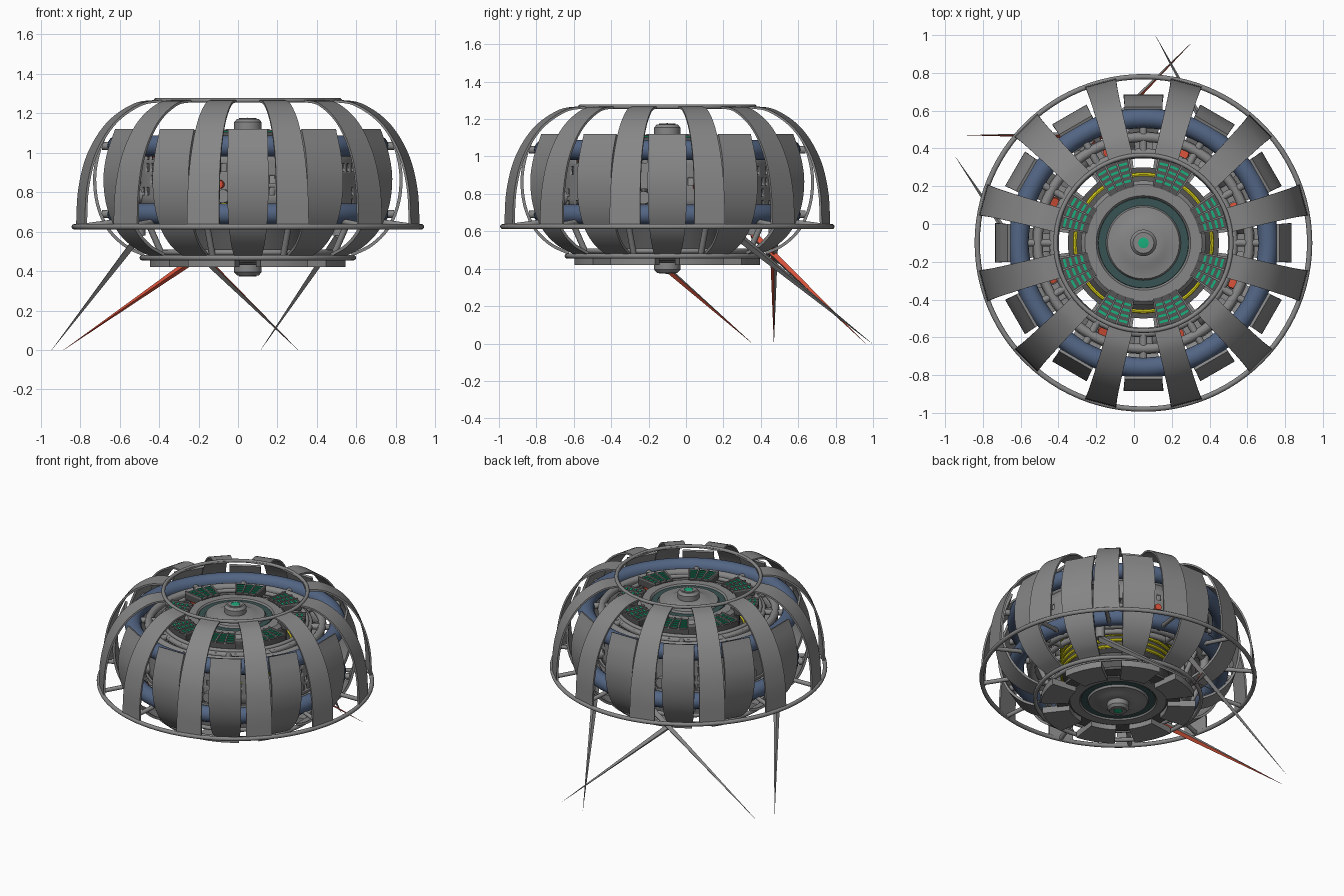
import bpy, bmesh, math, random
from mathutils import Vector, Matrix

if "Cube" in bpy.data.objects:
    bpy.data.objects.remove(bpy.data.objects["Cube"])

random.seed(4)
C = Vector((0.05, -0.10, 0.0))
MID = 0.775  # height about which the core is symmetric


def mat(name, r, g, b):
    m = bpy.data.materials.new(name)
    m.diffuse_color = (r, g, b, 1)
    m.use_nodes = True
    m.node_tree.nodes["Principled BSDF"].inputs["Base Color"].default_value = m.diffuse_color
    return m


GREY = mat("steel grey", 0.24, 0.24, 0.24)
DARK = mat("dark grey", 0.09, 0.09, 0.09)
BLUE = mat("slate blue", 0.085, 0.13, 0.23)
RED = mat("red", 0.65, 0.08, 0.04)
YELLOW = mat("yellow", 0.75, 0.68, 0.01)
GREEN = mat("green", 0.01, 0.42, 0.2)
TEAL = mat("dark teal", 0.04, 0.085, 0.085)


def make(name, bm, *mats, loc=C):
    bmesh.ops.recalc_face_normals(bm, faces=bm.faces)
    me = bpy.data.meshes.new(name)
    bm.to_mesh(me)
    bm.free()
    for m in mats:
        me.materials.append(m)
    me.shade_smooth()
    me.set_sharp_from_angle(angle=math.radians(35))
    ob = bpy.data.objects.new(name, me)
    ob.location = loc
    bpy.context.collection.objects.link(ob)
    return ob


def around(ob, n, start=0.0):
    """Repeat an object n times about the vertical axis."""
    for i in range(n):
        o = ob if i == 0 else ob.copy()
        if i:
            bpy.context.collection.objects.link(o)
        o.rotation_euler.z = math.radians(start + 360 * i / n)


def lathe(name, pts, m, segs=64):
    """Spin a closed profile of (radius, z) points."""
    bm = bmesh.new()
    rows = [[bm.verts.new((r * math.cos(a), r * math.sin(a), z)) for r, z in pts]
            for a in (2 * math.pi * i / segs for i in range(segs))]
    k = len(pts)
    for i in range(segs):
        p, q = rows[i], rows[(i + 1) % segs]
        for j in range(k):
            bm.faces.new((p[j], q[j], q[(j + 1) % k], p[(j + 1) % k]))
    bmesh.ops.remove_doubles(bm, verts=bm.verts, dist=1e-5)
    return make(name, bm, m)


def torus(name, R, z, r, m, segs=72, sides=12):
    pts = [(R + r * math.cos(t), z + r * math.sin(t))
           for t in (2 * math.pi * i / sides for i in range(sides))]
    return lathe(name, pts, m, segs)


def tube(name, a, b, r1, m, r2=None, sides=12):
    a, b = Vector(a), Vector(b)
    d = b - a
    M = Matrix.Translation((a + b) / 2) @ d.to_track_quat('Z', 'Y').to_matrix().to_4x4()
    bm = bmesh.new()
    bmesh.ops.create_cone(bm, cap_ends=True, segments=sides, radius1=r1,
                          radius2=r1 if r2 is None else r2, depth=d.length, matrix=M)
    return make(name, bm, m)


def smooth_path(ctrl, n=6):
    """Catmull-Rom through the control tuples."""
    p = [Vector(c) for c in ctrl]
    p = [2 * p[0] - p[1]] + p + [2 * p[-1] - p[-2]]
    out = []
    for i in range(1, len(p) - 2):
        a, b, c, d = p[i - 1:i + 3]
        for s in range(n):
            t = s / n
            out.append(0.5 * (2 * b + (c - a) * t + (2 * a - 5 * b + 4 * c - d) * t * t
                              + (3 * b - a - 3 * c + d) * t ** 3))
    return out + [p[-2]]


def band(name, ctrl, thick, m):
    """Curved strip from (radius, z, width) control points, along +x."""
    path = smooth_path(ctrl)
    bm = bmesh.new()
    rows = []
    for i, p in enumerate(path):
        t = path[min(i + 1, len(path) - 1)] - path[max(i - 1, 0)]
        n = Vector((t.y, -t.x)).normalized() * thick
        q = (p.x + n.x, p.y + n.y)
        h = p.z / 2
        rows.append([bm.verts.new(v) for v in ((p.x, -h, p.y), (p.x, h, p.y),
                                               (q[0], h, q[1]), (q[0], -h, q[1]))])
    for a, b in zip(rows, rows[1:]):
        for j in range(4):
            bm.faces.new((a[j], a[(j + 1) % 4], b[(j + 1) % 4], b[j]))
    bm.faces.new(rows[0])
    bm.faces.new(rows[-1])
    return make(name, bm, m)


def sector(name, r0, r1, half, z0, z1, m, n=4):
    """Block shaped like a slice of a ring."""
    bm = bmesh.new()
    ang = [math.radians(-half + 2 * half * i / n) for i in range(n + 1)]
    loop = [(r1, a) for a in ang] + [(r0, a) for a in reversed(ang)]
    f = bm.faces.new([bm.verts.new((r * math.cos(a), r * math.sin(a), z0)) for r, a in loop])
    ext = bmesh.ops.extrude_face_region(bm, geom=[f])
    bmesh.ops.translate(bm, vec=(0, 0, z1 - z0),
                        verts=[g for g in ext['geom'] if isinstance(g, bmesh.types.BMVert)])
    return make(name, bm, m)


# Outer cage: rings, strips and spokes
torus("cage_base_ring", 0.88, 0.625, 0.014, GREY, 96)
torus("cage_top_ring", 0.465, 1.266, 0.012, GREY)
torus("cage_bottom_ring", 0.535, 0.468, 0.014, GREY)
around(band("cage_strip", [(0.45, 1.27, 0.13), (0.58, 1.25, 0.135), (0.72, 1.155, 0.145),
                           (0.82, 1.0, 0.155), (0.868, 0.82, 0.165), (0.88, 0.62, 0.17)],
            0.012, GREY), 12, 15)
around(tube("cage_spoke", (0.62, 0, 0.66), (0.88, 0, 0.625), 0.014, GREY), 12, 15)

# Barrel shell plates that curve in under the body
around(band("shell_plate", [(0.72, 1.12, 0.2), (0.765, 1.0, 0.205), (0.785, 0.87, 0.21),
                            (0.768, 0.73, 0.205), (0.715, 0.61, 0.19), (0.63, 0.525, 0.165),
                            (0.53, 0.475, 0.14)], 0.016, GREY), 12, 0)

# Blue tubes and their brackets
for s, z in (("upper", 1.035), ("lower", 0.69)):
    torus(s + "_blue_tube", 0.66, z, 0.053, BLUE, 72, 16)
    around(tube(s + "_bracket", (0.46, 0, z), (0.74, 0, z), 0.02, GREY), 12, 0)
    torus(s + "_inner_ring", 0.56, z, 0.026, GREY)
    torus(s + "_support_ring", 0.48, z, 0.02, GREY)

# Perforated wall: random small openings from inset faces
bm = bmesh.new()
bmesh.ops.create_cone(bm, cap_ends=False, segments=72, radius1=0.575, radius2=0.575, depth=0.3,
                      matrix=Matrix.Translation((0, 0, 0.865)))
bmesh.ops.subdivide_edges(bm, edges=[e for e in bm.edges if abs(e.verts[0].co.z - e.verts[1].co.z) > 0.1],
                          cuts=4, use_grid_fill=True)
holes = [f for f in bm.faces if random.random() < 0.33]
bmesh.ops.inset_individual(bm, faces=holes, thickness=0.014)
bmesh.ops.delete(bm, geom=holes, context='FACES')
wall = make("perforated_wall", bm, GREY)
sol = wall.modifiers.new("thickness", 'SOLIDIFY')
sol.thickness = 0.015
lathe("wall_floor", [(0.49, 0.715), (0.59, 0.715), (0.59, 0.73), (0.49, 0.73)], GREY)

# Machinery in the gap between wall and core
around(tube("motor", (0.52, -0.05, 0.74), (0.52, 0.05, 0.98), 0.045, GREY), 12, 15)
around(tube("motor_cap", (0.515, 0.05, 0.98), (0.515, 0.055, 1.0), 0.03, RED), 8, 15)
around(tube("side_valve", (0.56, 0, 0.78), (0.61, 0, 0.78), 0.035, GREY), 12, 18)
around(tube("side_valve_cap", (0.595, 0.06, 0.84), (0.57, 0.06, 0.84), 0.022, RED), 6, 10)
around(tube("vertical_pipe", (0.48, 0, 0.68), (0.48, 0, 1.05), 0.014, GREY), 24, 5)
around(tube("core_strut", (0.33, 0, 0.88), (0.50, 0, 0.88), 0.02, GREY), 8, 22.5)

# Central drum with thin yellow windings
lathe("core_drum", [(0, 0.46), (0.33, 0.46), (0.33, 0.62), (0.358, 0.64), (0.358, 0.92),
                    (0.33, 0.94), (0.33, 1.06), (0, 1.06)], DARK)
for i in range(7):
    torus("yellow_winding", 0.362, 0.65 + i * 0.044, 0.012, YELLOW, 64, 8)

# Mirrored end discs with hub, teal groove and green lamp
for s, name in ((1, "top"), (-1, "bottom")):
    def prof(pts):
        return [(r, MID + s * h) for r, h in pts]
    lathe(name + "_disc", prof([(0, 0.27), (0.33, 0.27), (0.33, 0.305), (0.31, 0.325), (0.25, 0.325),
                                (0.24, 0.31), (0.2, 0.31), (0.19, 0.33), (0.13, 0.335), (0.11, 0.345),
                                (0.07, 0.345), (0.07, 0.38), (0.055, 0.397), (0, 0.397)]), GREY)
    lathe(name + "_teal_band", prof([(0.2, 0.309), (0.24, 0.309), (0.238, 0.317), (0.198, 0.317)]), TEAL)
    lathe(name + "_lamp_collar", prof([(0.03, 0.39), (0.045, 0.39), (0.045, 0.401), (0.03, 0.401)]), GREY)
    lathe(name + "_lamp", prof([(0, 0.39), (0.028, 0.39), (0.028, 0.4), (0, 0.403)]), GREEN, 24)
    torus(name + "_pad_ring", 0.462, MID + s * 0.28, 0.014, GREY)

# Top pads with rows of green slots
around(sector("top_pad", 0.30, 0.455, 13, 1.06, 1.105, DARK), 8, 22.5)
for k in range(4):
    r = 0.33 + k * 0.031
    for off in (-8, 0, 8):
        around(sector("green_slot", r, r + 0.013, 3, 1.104, 1.110, GREEN, 1), 8, 22.5 + off)
for off in (-12.3, -4, 4, 12.3):
    around(sector("top_pad_rib", 0.305, 0.455, 0.7, 1.10, 1.116, GREY, 1), 8, 22.5 + off)

# Bottom pads
around(sector("bottom_pad", 0.32, 0.50, 15, 0.42, 0.465, GREY), 8, 22.5)
lathe("bottom_pad_plate", [(0.30, 0.455), (0.40, 0.455), (0.40, 0.475), (0.30, 0.475)], DARK)
around(tube("bottom_pad_strut", (0.46, 0, 0.46), (0.56, 0, 0.67), 0.016, GREY), 8, 22.5)

# Spike legs: grey blades, each with its own red-facing side
for base, tip, red, lim in [((-0.50, -0.31, 0.58), (-0.945, 0.355, 0.0), (1, 0, -0.3), 0.95),
                            ((-0.05, 0.47, 0.58), (-0.885, 0.47, 0.0), (0, -1, 0), 0.35),
                            ((0.51, 0.27, 0.58), (0.115, 0.995, 0.0), (0, -1, 0), 0.8),
                            ((-0.29, 0.36, 0.58), (0.305, 0.96, 0.0), (0.7, 0, 0.7), 0.35)]:
    ob = tube("spike_leg", Vector(base) - C, Vector(tip) - C, 0.024, GREY, 0.0005, 4)
    ob.data.materials.append(RED)
    for f in ob.data.polygons:
        f.use_smooth = False
        if f.normal.dot(Vector(red)) > lim:
            f.material_index = 1
    tube("leg_socket", Vector(base) - C, Vector(base) - C + Vector((0, 0, 0.12)), 0.03, GREY)
